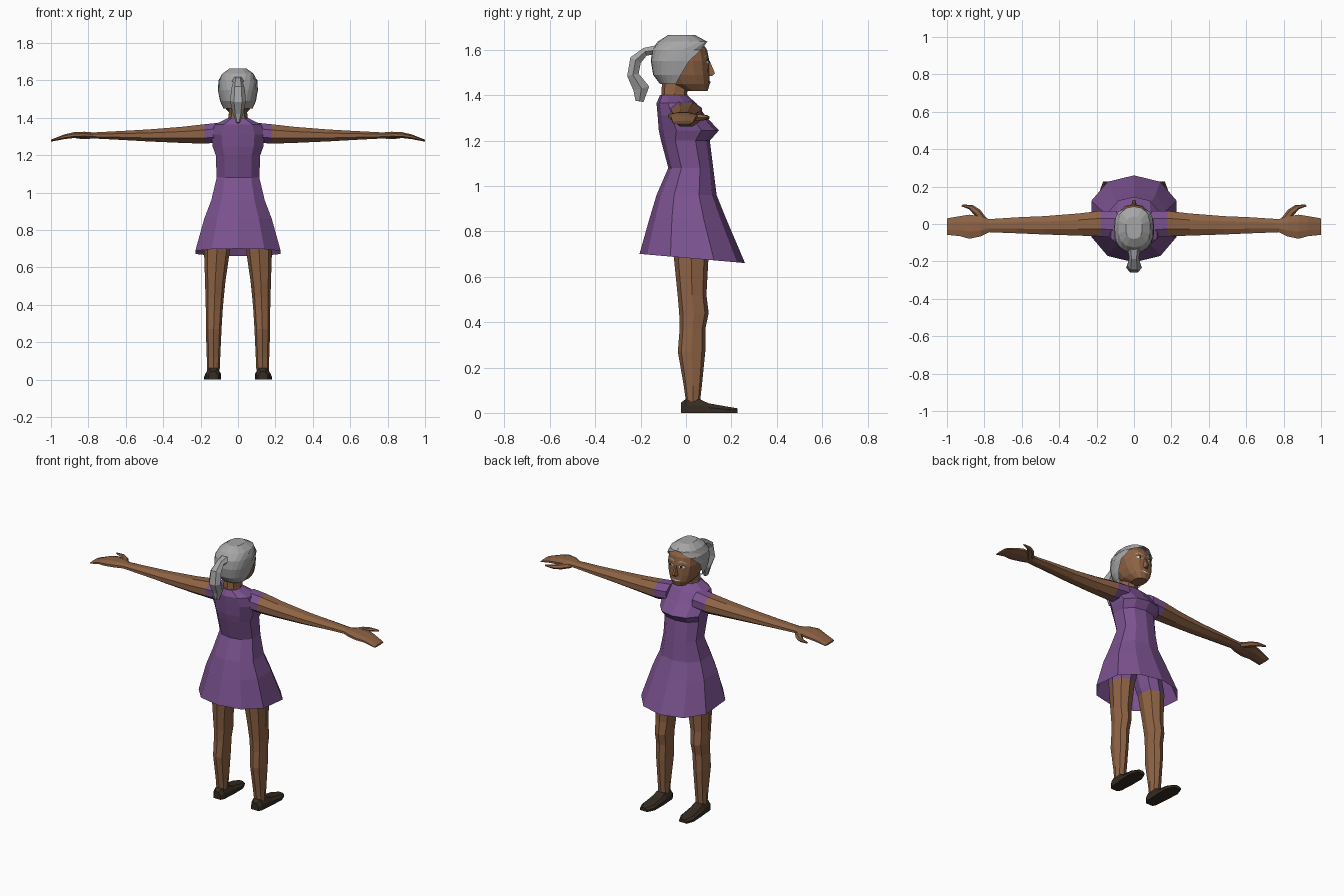
import bpy, bmesh, math
from mathutils import Vector
from mathutils.bvhtree import BVHTree


def material(name, rgb):
    m = bpy.data.materials.new(name)
    m.diffuse_color = (*rgb, 1)
    return m


SKIN = material("brown skin", (0.27, 0.125, 0.058))
DRESS = material("purple cloth", (0.20, 0.085, 0.28))
HAIR = material("grey hair", (0.38, 0.38, 0.38))
SHOE = material("dark shoe", (0.036, 0.025, 0.016))
WHITE = material("eye white", (0.7, 0.7, 0.68))
DARK = material("dark pupil", (0.015, 0.012, 0.01))


def spow(v, p):
    return math.copysign(abs(v) ** p, v)


def oval(z, w, yb, yf, n=10, xc=0, yc=None, px=1, py=0.75, tilt=0, lim=180):
    """Horizontal ring starting at the front; lim < 180 leaves the front open."""
    yc = (yb + yf) / 2 if yc is None else yc
    pts = []
    count = n if lim == 180 else n + 1
    for i in range(count):
        a = math.radians(-90 - lim + 2 * lim * i / n)
        s = spow(math.sin(a), py)
        y = yc + s * ((yf - yc) if s > 0 else (yc - yb))
        pts.append(Vector((xc + w * spow(math.cos(a), px), y, z + tilt * y)))
    return pts


def section(x, y0, y1, z0, z1, n=8):
    """Upright ring across a limb that runs along x."""
    r = []
    for i in range(n):
        a = 2 * math.pi * (i + 0.5) / n
        r.append(Vector((x, (y0 + y1) / 2 + (y1 - y0) / 2 * math.cos(a) / math.cos(math.pi / n),
                         (z0 + z1) / 2 + (z1 - z0) / 2 * math.sin(a) / math.sin(math.pi / 2 - math.pi / n))))
    return r


def loft(name, rings, mats, bottom=True, top=True, closed=True, side=1, rule=None):
    bm = bmesh.new()
    vs = [[bm.verts.new((p.x * side, p.y, p.z)) for p in r] for r in rings]
    n = len(vs[0])
    for a, b in zip(vs, vs[1:]):
        for i in range(n if closed else n - 1):
            j = (i + 1) % n
            bm.faces.new((a[i], a[j], b[j], b[i]))
    if bottom:
        bm.faces.new(vs[0])
    if top:
        bm.faces.new(vs[-1])
    bmesh.ops.remove_doubles(bm, verts=bm.verts, dist=0.0005)
    bmesh.ops.recalc_face_normals(bm, faces=bm.faces)
    if rule:
        for f in bm.faces:
            f.material_index = rule(f.calc_center_median())
    me = bpy.data.meshes.new(name)
    bm.to_mesh(me)
    bm.free()
    for m in mats:
        me.materials.append(m)
    ob = bpy.data.objects.new(name, me)
    bpy.context.collection.objects.link(ob)
    return ob


# Dress: hem to collar (z, half width, back, front)
dress = [(0.683, 0.24, -0.205, 0.26), (0.86, 0.19, -0.16, 0.175), (0.96, 0.15, -0.13, 0.135),
         (1.08, 0.12, -0.078, 0.12), (1.20, 0.125, -0.11, 0.105), (1.245, 0.142, -0.12, 0.145),
         (1.31, 0.15, -0.125, 0.085), (1.365, 0.13, -0.13, 0.045), (1.40, 0.055, -0.115, 0.005)]
loft("dress", [oval(*d, tilt=-0.087 if i == 0 else 0) for i, d in enumerate(dress)],
     [DRESS], bottom=False)

# Neck
loft("neck", [oval(1.36, 0.062, -0.11, 0.01, 8), oval(1.41, 0.05, -0.108, 0.005, 8),
              oval(1.48, 0.047, -0.105, 0.02, 8)], [SKIN])

# Head, chin to crown
skull = [(1.418, 0.04, 0.0, 0.095), (1.45, 0.068, -0.07, 0.105), (1.49, 0.085, -0.10, 0.104),
         (1.55, 0.096, -0.13, 0.103), (1.60, 0.092, -0.125, 0.093), (1.635, 0.065, -0.095, 0.07)]
head = loft("head", [oval(*s, n=14, py=0.7, px=0.9) for s in skull], [SKIN])

# Hair cap: open around the face, closed over the crown
cap = [(1.45, 0.08, -0.115, 0.09, 78), (1.49, 0.096, -0.145, 0.1, 90), (1.55, 0.108, -0.155, 0.11, 100),
       (1.60, 0.104, -0.15, 0.106, 128), (1.636, 0.086, -0.125, 0.094, 179.9), (1.665, 0.045, -0.08, 0.04, 179.9)]
loft("hair_cap", [oval(z, w, b, f, n=14, py=0.75, px=0.9, lim=l) for z, w, b, f, l in cap],
     [HAIR], bottom=False, closed=False)

# Ponytail: sections swept down a curved path (y, z, half width, half thickness)
path = [(-0.11, 1.602, 0.04, 0.022), (-0.18, 1.592, 0.026, 0.018), (-0.222, 1.555, 0.036, 0.026),
        (-0.234, 1.49, 0.042, 0.026), (-0.197, 1.43, 0.03, 0.036), (-0.205, 1.373, 0.01, 0.018)]
tail = []
for i, (y, z, w, t) in enumerate(path):
    a, b = path[max(i - 1, 0)], path[min(i + 1, len(path) - 1)]
    d = Vector((0, b[0] - a[0], b[1] - a[1])).normalized()
    nrm = Vector((0, -d.z, d.y))
    tail.append([Vector((w * math.cos(k * math.pi / 3), y, z)) + nrm * t * math.sin(k * math.pi / 3) * 1.15
                 for k in range(6)])
loft("ponytail", tail, [HAIR])

# Nose wedge
loft("nose", [[Vector(p) for p in r] for r in (
    [(-0.02, 0.085, 1.483), (0.02, 0.085, 1.483), (0.008, 0.118, 1.486), (-0.008, 0.118, 1.486)],
    [(-0.018, 0.09, 1.495), (0.018, 0.09, 1.495), (0.007, 0.128, 1.496), (-0.007, 0.128, 1.496)],
    [(-0.008, 0.09, 1.55), (0.008, 0.09, 1.55), (0.005, 0.105, 1.55), (-0.005, 0.105, 1.55)])], [SKIN])

# Facial details: thin plates laid on the head surface
bm = bmesh.new()
bm.from_mesh(head.data)
tree = BVHTree.FromBMesh(bm)


def plate(name, xs, lows, highs, mat, lift, side=1):
    rings = []
    for row in (lows, highs):
        r = []
        for x, z in zip(xs, row):
            hit = tree.ray_cast(Vector((x, 1, z)), Vector((0, -1, 0)))[0]
            r.append(hit + Vector((0, lift, 0)))
        rings.append(r)
    loft(name, rings, [mat], bottom=False, top=False, closed=False, side=side)


for s, tag in ((1, "right"), (-1, "left")):
    plate(tag + "_eye", (0.02, 0.03, 0.043, 0.056), (1.543, 1.538, 1.538, 1.544),
          (1.547, 1.554, 1.555, 1.548), WHITE, 0.003, s)
    plate(tag + "_pupil", (0.031, 0.037, 0.044), (1.54, 1.538, 1.54), (1.553, 1.555, 1.553), DARK, 0.0055, s)
    plate(tag + "_lash", (0.02, 0.03, 0.043, 0.058), (1.549, 1.555, 1.556, 1.55),
          (1.552, 1.559, 1.56, 1.553), DARK, 0.004, s)
    plate(tag + "_brow", (0.017, 0.03, 0.045, 0.062), (1.568, 1.573, 1.574, 1.565),
          (1.575, 1.581, 1.58, 1.568), HAIR, 0.003, s)
plate("mouth", (-0.03, -0.015, 0, 0.015, 0.03), (1.461, 1.455, 1.453, 1.455, 1.461),
      (1.463, 1.461, 1.460, 1.461, 1.463), WHITE, 0.003)
bm.free()

# Limbs, mirrored left and right
arm = [(0.09, -0.075, 0.07, 1.27, 1.375), (0.178, -0.066, 0.07, 1.262, 1.366), (0.30, -0.062, 0.056, 1.266, 1.352),
       (0.48, -0.056, 0.042, 1.274, 1.338), (0.62, -0.05, 0.036, 1.282, 1.33), (0.775, -0.044, 0.026, 1.29, 1.322),
       (0.82, -0.066, 0.04, 1.292, 1.326), (0.88, -0.079, 0.05, 1.292, 1.323), (0.93, -0.065, 0.042, 1.286, 1.311),
       (1.0, -0.058, 0.03, 1.273, 1.283)]
leg = [(0.05, 0.132, 0.034, 0.0, 0.062), (0.12, 0.131, 0.036, -0.01, 0.07), (0.27, 0.13, 0.042, -0.036, 0.085),
       (0.37, 0.127, 0.045, -0.028, 0.085), (0.44, 0.125, 0.049, -0.03, 0.1), (0.52, 0.122, 0.054, -0.037, 0.09),
       (0.70, 0.112, 0.07, -0.055, 0.1), (0.73, 0.105, 0.075, -0.06, 0.1), (0.88, 0.075, 0.075, -0.085, 0.1)]
# Shoe cross-sections, heel to toe (y, inner x, outer x, top z)
shoe = [(-0.022, 0.108, 0.158, 0.045), (0.0, 0.096, 0.17, 0.062), (0.065, 0.092, 0.174, 0.058),
        (0.10, 0.09, 0.178, 0.042), (0.18, 0.09, 0.182, 0.028), (0.228, 0.112, 0.165, 0.02)]
thumb = [(0.80, 0.012, 0.02), (0.838, 0.062, 0.02), (0.872, 0.09, 0.014), (0.92, 0.1, 0.006)]

for s, tag in ((1, "right"), (-1, "left")):
    # Arm with hand; the innermost span is the dress sleeve
    loft(tag + "_arm", [section(*a) for a in arm], [SKIN, DRESS], side=s,
         rule=lambda c: 1 if abs(c.x) < 0.175 else 0)
    # Thumb curling forward
    loft(tag + "_thumb", [[Vector((x + r * math.cos(k * math.pi / 3) * 0.75,
                                   y - r * math.cos(k * math.pi / 3) * 0.75,
                                   1.302 + r * 0.8 * math.sin(k * math.pi / 3))) for k in range(6)]
                          for x, y, r in thumb], [SKIN], side=s)
    # Leg with cloth shorts at the top
    loft(tag + "_leg", [oval(z, w, b, f, n=8, xc=xc, py=0.85, px=0.9) for z, xc, w, b, f in leg],
         [SKIN, DRESS], side=s, rule=lambda c: 1 if c.z > 0.71 else 0)
    # Shoe with flat sole
    loft(tag + "_shoe", [[Vector((i, y, 0)), Vector((o, y, 0)), Vector((o, y, z * 0.55)),
                          Vector((o - 0.014, y, z)), Vector((i + 0.014, y, z)), Vector((i, y, z * 0.55))]
                         for y, i, o, z in shoe], [SHOE], side=s)
